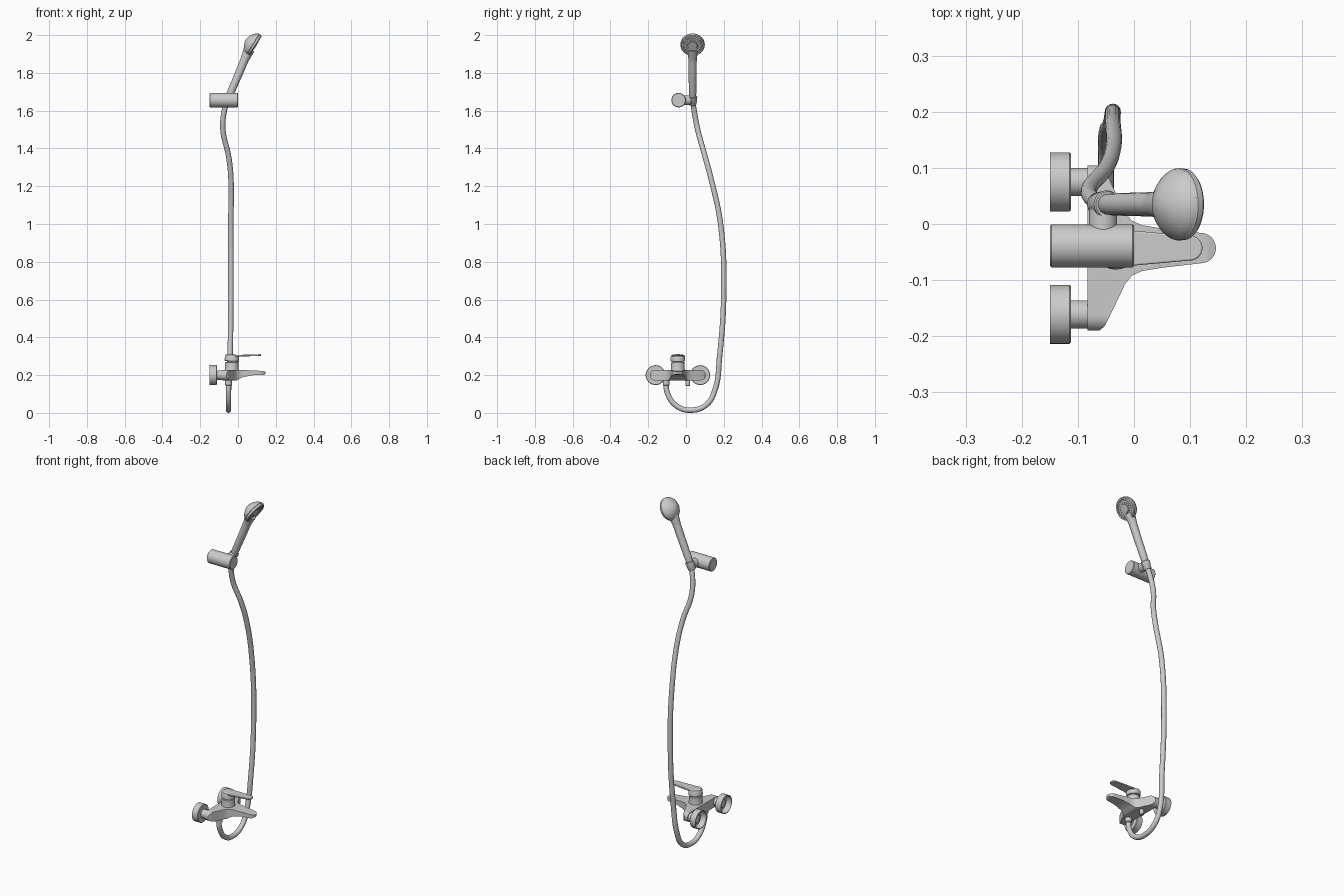
import bpy, bmesh, math
from mathutils import Vector, Matrix

cube = bpy.data.objects.get("Cube")
if cube:
    bpy.data.objects.remove(cube, do_unlink=True)

MID = -0.043          # y of the mixer's centre line
HAND_Y = 0.035        # y of the handset


def activate(ob):
    bpy.ops.object.select_all(action='DESELECT')
    ob.select_set(True)
    bpy.context.view_layer.objects.active = ob


def finish(name, bm, angle=35):
    bmesh.ops.remove_doubles(bm, verts=bm.verts, dist=1e-6)
    bmesh.ops.recalc_face_normals(bm, faces=bm.faces)
    mesh = bpy.data.meshes.new(name)
    bm.to_mesh(mesh)
    bm.free()
    ob = bpy.data.objects.new(name, mesh)
    bpy.context.collection.objects.link(ob)
    activate(ob)
    bpy.ops.object.shade_smooth_by_angle(angle=math.radians(angle))
    return ob


def lathe(name, origin, axis, profile, sides=48):
    """Turn (distance along axis, radius) pairs around an axis."""
    bm = bmesh.new()
    turn = Vector(axis).to_track_quat('Z', 'Y').to_matrix().to_4x4()
    place = Matrix.Translation(origin) @ turn
    rings = []
    for t, r in profile:
        ring = []
        for i in range(sides):
            a = math.tau * i / sides
            ring.append(bm.verts.new(place @ Vector((r * math.cos(a), r * math.sin(a), t))))
        rings.append(ring)
    for a, b in zip(rings, rings[1:]):
        for i in range(sides):
            j = (i + 1) % sides
            bm.faces.new((a[i], a[j], b[j], b[i]))
    return finish(name, bm)


def rod(name, start, axis, length, r, edge=0.003):
    """Closed cylinder with softened rims."""
    return lathe(name, start, axis, [(0, 0), (0, r - edge), (edge, r),
                 (length - edge, r), (length, r - edge), (length, 0)])


def prism(name, outline, direction):
    """Extrude a closed outline of 3D points."""
    bm = bmesh.new()
    face = bm.faces.new([bm.verts.new(p) for p in outline])
    extruded = bmesh.ops.extrude_face_region(bm, geom=[face])['geom']
    verts = [v for v in extruded if isinstance(v, bmesh.types.BMVert)]
    bmesh.ops.translate(bm, verts=verts, vec=direction)
    return finish(name, bm)


def tube(name, points, radius, scales=None, resolution=10):
    """Smooth round tube through a list of points."""
    curve = bpy.data.curves.new(name, 'CURVE')
    curve.dimensions = '3D'
    curve.bevel_depth = radius
    curve.bevel_resolution = 6
    curve.resolution_u = resolution
    curve.use_fill_caps = True
    spline = curve.splines.new('BEZIER')
    spline.bezier_points.add(len(points) - 1)
    for i, (bp, p) in enumerate(zip(spline.bezier_points, points)):
        bp.co = p
        bp.handle_left_type = bp.handle_right_type = 'AUTO'
        bp.radius = scales[i] if scales else 1
    ob = bpy.data.objects.new(name, curve)
    bpy.context.collection.objects.link(ob)
    activate(ob)
    bpy.ops.object.convert(target='MESH')
    bpy.ops.object.shade_smooth_by_angle(angle=math.radians(40))
    return ob


def arc(cx, cy, r, start, end, steps=16):
    return [(cx + r * math.cos(start + (end - start) * i / steps),
             cy + r * math.sin(start + (end - start) * i / steps)) for i in range(steps + 1)]


def apply_modifier(ob, kind, **settings):
    mod = ob.modifiers.new(kind.title(), kind)
    for key, value in settings.items():
        setattr(mod, key, value)
    activate(ob)
    bpy.ops.object.modifier_apply(modifier=mod.name)


HALF = math.pi / 2

# Mixer body: plan outline with spout, trimmed to a pill-shaped front and thin spout
side = [(-0.083, 0.147), (-0.062, 0.147), (-0.052, 0.139), (-0.03, 0.094), (-0.016, 0.064),
        (-0.004, 0.049), (0.014, 0.041), (0.05, 0.035)]
tip = arc(0.119, 0, 0.027, HALF, -HALF)
plan = side + tip + [(x, -y) for x, y in reversed(side)]
body = prism("mixer_body", [(x, MID + y, 0.15) for x, y in plan], (0, 0, 0.1))

pill = arc(0.12, 0.2, 0.028, HALF, -HALF) + arc(-0.12, 0.2, 0.028, 3 * HALF, HALF)
pill_form = prism("pill_trim", [(-0.1, MID + y, z) for y, z in pill], (0.3, 0, 0))
profile = [(-0.1, 0.16), (-0.02, 0.165), (0.02, 0.187), (0.07, 0.199), (0.135, 0.201),
           (0.15, 0.208), (0.15, 0.216), (0.13, 0.222), (0.05, 0.226), (0.0, 0.24), (-0.1, 0.24)]
spout_form = prism("spout_trim", [(x, -0.3, z) for x, z in profile], (0, 0.6, 0))
for form in (pill_form, spout_form):
    apply_modifier(body, 'BOOLEAN', operation='INTERSECT', object=form, solver='EXACT')
    bpy.data.objects.remove(form, do_unlink=True)
activate(body)
bpy.ops.object.shade_smooth_by_angle(angle=math.radians(35))

# Wall unions: hollow cover plates with short pipes
for label, y in (("right", -0.161), ("left", 0.075)):
    lathe(label + "_wall_plate", (-0.15, y, 0.2), (1, 0, 0),
          [(0, 0.0525), (0.035, 0.0525), (0.038, 0.05), (0.038, 0.018),
           (0.035, 0.018), (0.035, 0.049), (0, 0.049), (0, 0.0525)])
    rod(label + "_wall_pipe", (-0.13, y, 0.2), (1, 0, 0), 0.05, 0.025)

# Cartridge housing and lever
lathe("cartridge_housing", (-0.033, MID, 0.215), (0, 0, 1),
      [(0, 0), (0, 0.04), (0.02, 0.036), (0.052, 0.035), (0.055, 0.032), (0.055, 0)])
lathe("lever_cap", (-0.033, MID, 0.272), (0.06, 0, 1),
      [(0, 0), (0, 0.034), (0.003, 0.038), (0.026, 0.038), (0.034, 0.034), (0.037, 0.024), (0.037, 0)])
paddle = arc(0.1, 0, 0.022, HALF, -HALF) + arc(-0.033, 0, 0.034, 3 * HALF, HALF)
lever = prism("lever", [(x, MID + y, 0.298 + 0.03 * x) for x, y in paddle], (0, 0, 0.009))
apply_modifier(lever, 'BEVEL', width=0.003, segments=3, limit_method='ANGLE')

# Hose outlet and diverter under the body
rod("hose_outlet", (-0.05, -0.105, 0.145), (0, 0, 1), 0.04, 0.018)
rod("diverter_knob", (-0.045, 0.01, 0.142), (0, 0, 1), 0.04, 0.012)

# Flexible hose
tube("hose", [(-.05, -.105, .17), (-.05, -.1, .11), (-.05, -.05, .037), (-.05, .03, .0145),
              (-.05, .11, .045), (-.05, .153, .12), (-.042, .178, .3), (-.038, .2, .65),
              (-.038, .183, 1.0), (-.038, .13, 1.25), (-.05, .1, 1.36), (-.08, .062, 1.5),
              (-.072, .043, 1.6), (-.054, HAND_Y, 1.66)], 0.0142)

# Wall holder with arm and cradle
rod("holder", (-0.15, -0.039, 1.656), (1, 0, 0), 0.15, 0.0385)
rod("holder_arm", (-0.055, -0.03, 1.656), (0, 1, 0), 0.06, 0.025)
lathe("cradle", (-0.066, HAND_Y, 1.632), (0.4, 0, 0.92),
      [(0, 0), (0, 0.018), (0.004, 0.021), (0.045, 0.025), (0.048, 0.023), (0.048, 0)])

# Handset handle
tube("handset_handle", [(-.056, HAND_Y, 1.655), (-.037, HAND_Y, 1.7), (.006, HAND_Y, 1.8),
                        (.035, HAND_Y, 1.87), (.06, HAND_Y, 1.925)],
     0.021, [0.8, 0.95, 1, 1.05, 1.4])

# Handset head: domed back, rim and recessed spray face
normal = Vector((0.85, 0, -0.53)).normalized()
centre = Vector((0.093, HAND_Y, 1.943))
lathe("handset_head", centre, normal,
      [(-0.062, 0), (-0.06, 0.014), (-0.053, 0.031), (-0.043, 0.046), (-0.032, 0.057),
       (-0.022, 0.063), (-0.018, 0.064), (-0.017, 0.0625), (-0.015, 0.0645), (-0.004, 0.0635),
       (0, 0.06), (0, 0.052), (-0.003, 0.05), (-0.003, 0.026), (0.002, 0.024), (0.003, 0)])

# Spray nozzles in rings
across = normal.cross(Vector((0, 1, 0)))
for ring, (count, radius) in enumerate(((20, 0.044), (14, 0.033))):
    for i in range(count):
        a = math.tau * i / count
        spot = centre + radius * (math.cos(a) * across + math.sin(a) * Vector((0, 1, 0)))
        lathe(f"nozzle_{ring}_{i}", spot - 0.004 * normal, normal,
              [(0, 0.0025), (0.005, 0.0018), (0.005, 0)], 8)
